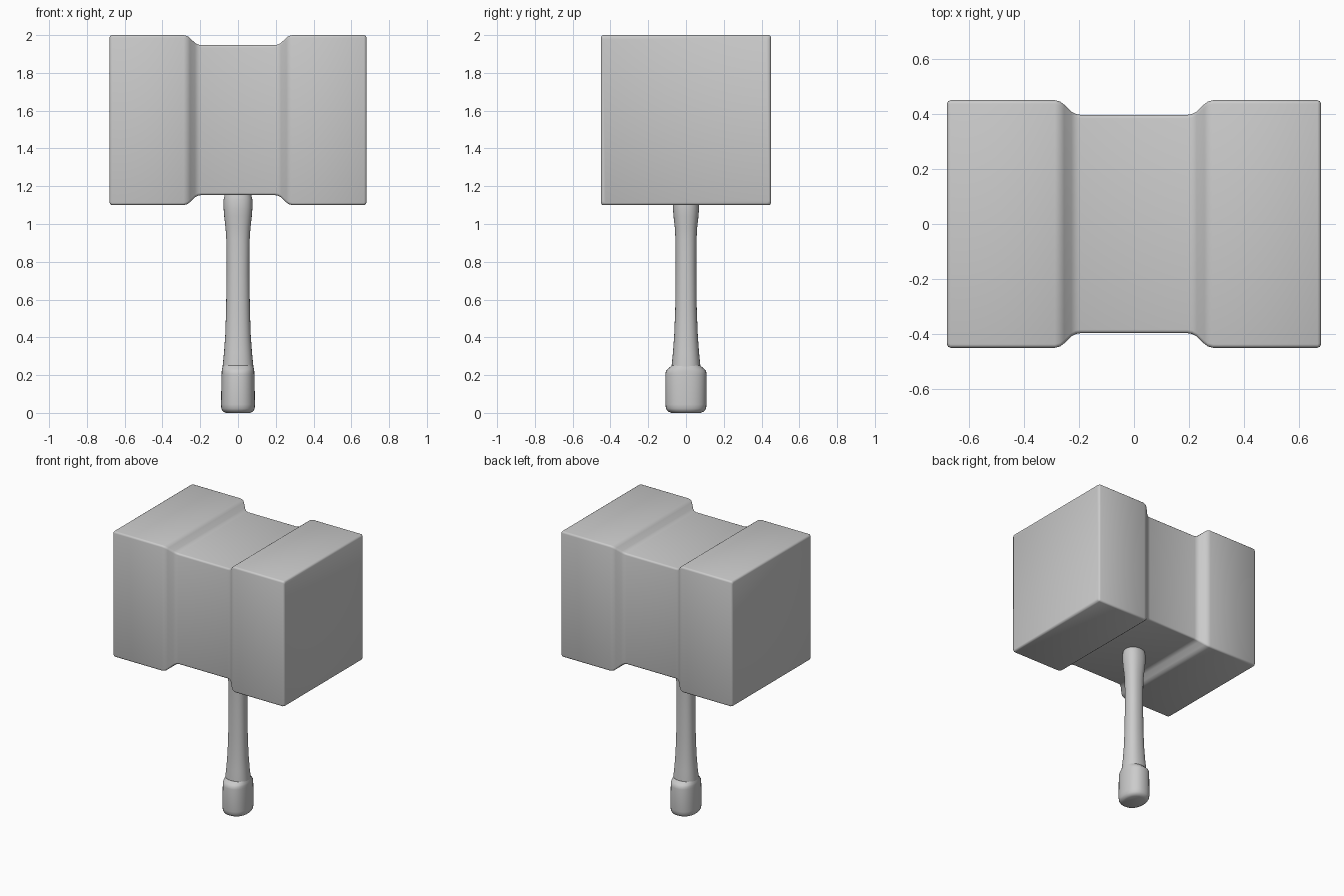
import bpy
import bmesh
from math import cos, sin, pi, radians, copysign

if "Cube" in bpy.data.objects:
    bpy.data.objects.remove(bpy.data.objects["Cube"])


def loft(name, rings, angle):
    """Skin a stack of equal-length point rings, cap both ends, smooth by angle."""
    bm = bmesh.new()
    loops = [[bm.verts.new(p) for p in ring] for ring in rings]
    n = len(loops[0])
    for a, b in zip(loops, loops[1:]):
        for i in range(n):
            j = (i + 1) % n
            bm.faces.new((a[i], a[j], b[j], b[i]))
    bm.faces.new(loops[0])
    bm.faces.new(loops[-1])
    bmesh.ops.recalc_face_normals(bm, faces=bm.faces)
    mesh = bpy.data.meshes.new(name)
    bm.to_mesh(mesh)
    bm.free()
    obj = bpy.data.objects.new(name, mesh)
    bpy.context.collection.objects.link(obj)
    bpy.ops.object.select_all(action='DESELECT')
    bpy.context.view_layer.objects.active = obj
    obj.select_set(True)
    bpy.ops.object.shade_smooth_by_angle(angle=radians(angle))
    return obj


def head_ring(x, h, r=0.013, steps=3):
    """Square section with softly rounded corners at position x."""
    pts = []
    for k, (sy, sz) in enumerate(((1, 1), (-1, 1), (-1, -1), (1, -1))):
        for s in range(steps + 1):
            a = (k + s / steps) * pi / 2
            pts.append((x, sy * (h - r) + r * cos(a), 1.55 + sz * (h - r) + r * sin(a)))
    return pts


def handle_ring(z, rx, ry, n=32, power=2.3):
    """Slightly squared oval section at height z."""
    pts = []
    for i in range(n):
        c, s = cos(2 * pi * i / n), sin(2 * pi * i / n)
        pts.append((rx * copysign(abs(c) ** (2 / power), c),
                    ry * copysign(abs(s) ** (2 / power), s), z))
    return pts


# Hammer head: half profile (x, half size) mirrored across the waist
half = [(0.195, 0.397), (0.212, 0.400), (0.228, 0.409), (0.254, 0.434),
        (0.268, 0.445), (0.288, 0.450), (0.667, 0.450), (0.676, 0.446), (0.68, 0.438)]
profile = [(-x, h) for x, h in reversed(half)] + half
loft("hammer_head", [head_ring(x, h) for x, h in profile], 50)

# Handle shaft: flared at both ends, (z, x radius, y radius)
shaft = [(0.20, 0.083, 0.078), (0.25, 0.081, 0.076), (0.32, 0.074, 0.069),
         (0.42, 0.067, 0.062), (0.55, 0.063, 0.057), (0.75, 0.060, 0.055),
         (0.92, 0.062, 0.056), (0.98, 0.066, 0.059), (1.04, 0.073, 0.066),
         (1.08, 0.076, 0.069), (1.13, 0.076, 0.069), (1.143, 0.073, 0.066),
         (1.16, 0.070, 0.063)]
loft("handle_shaft", [handle_ring(*s) for s in shaft], 40)

# Pommel: thick oval cap at the foot of the handle
pommel = [(0.0, 0.066, 0.078), (0.008, 0.080, 0.096), (0.022, 0.088, 0.106),
          (0.045, 0.090, 0.109), (0.205, 0.087, 0.109), (0.222, 0.086, 0.106),
          (0.232, 0.085, 0.097), (0.25, 0.080, 0.077)]
loft("pommel", [handle_ring(*p) for p in pommel], 40)
